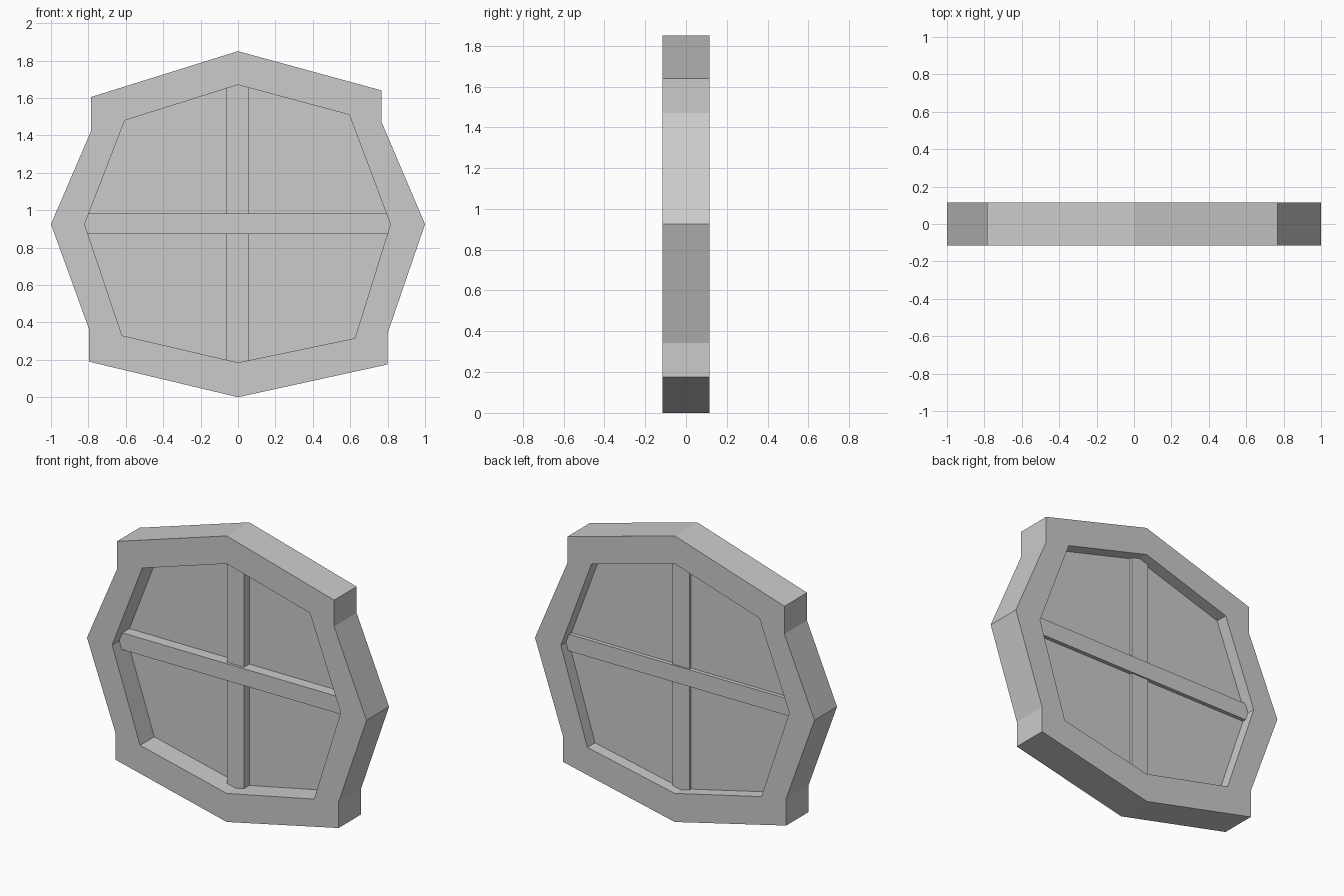
import bpy, bmesh

if "Cube" in bpy.data.objects:
    bpy.data.objects.remove(bpy.data.objects["Cube"])


def prism(name, outline, y0, y1):
    """Extrude an (x, z) outline from y0 to y1."""
    bm = bmesh.new()
    face = bm.faces.new([bm.verts.new((x, y0, z)) for x, z in outline])
    ext = bmesh.ops.extrude_face_region(bm, geom=[face])
    verts = [v for v in ext["geom"] if isinstance(v, bmesh.types.BMVert)]
    bmesh.ops.translate(bm, verts=verts, vec=(0, y1 - y0, 0))
    bmesh.ops.recalc_face_normals(bm, faces=bm.faces[:])
    mesh = bpy.data.meshes.new(name)
    bm.to_mesh(mesh)
    bm.free()
    obj = bpy.data.objects.new(name, mesh)
    bpy.context.collection.objects.link(obj)
    return obj


def bar(name, x0, x1, z0, z1, y0, y1):
    return prism(name, [(x0, z0), (x1, z0), (x1, z1), (x0, z1)], y0, y1)


D = 0.115  # half depth of the frame

# Inner opening, clockwise from the top
inner = [(0, 1.67), (0.595, 1.51), (0.815, 0.925), (0.625, 0.315),
         (0, 0.185), (-0.62, 0.33), (-0.82, 0.925), (-0.605, 1.48)]

# Four frame timbers: outer edge followed by the inner edge
prism("frame_top", [(-0.785, 1.425), (-0.785, 1.605), (0, 1.85), (0.768, 1.64),
                    (0.768, 1.47), inner[1], inner[0], inner[7]], -D, D)
prism("frame_right", [(0.768, 1.47), (1, 0.925), (0.8, 0.342),
                      inner[3], inner[2], inner[1]], -D, D)
prism("frame_bottom", [(0.8, 0.342), (0.8, 0.175), (0, 0), (-0.797, 0.19),
                       (-0.797, 0.365), inner[5], inner[4], inner[3]], -D, D)
prism("frame_left", [(-0.797, 0.365), (-1, 0.925), (-0.785, 1.425),
                     inner[7], inner[6], inner[5]], -D, D)

# Thin pane set toward the back
prism("pane", inner, 0.03, 0.037)

# Crossing glazing bars, the horizontal one slightly thicker
bar("vertical_bar", -0.062, 0.06, 0.12, 1.74, -0.025, 0.053)
bar("horizontal_bar", -0.85, 0.85, 0.873, 0.982, -0.042, 0.062)
